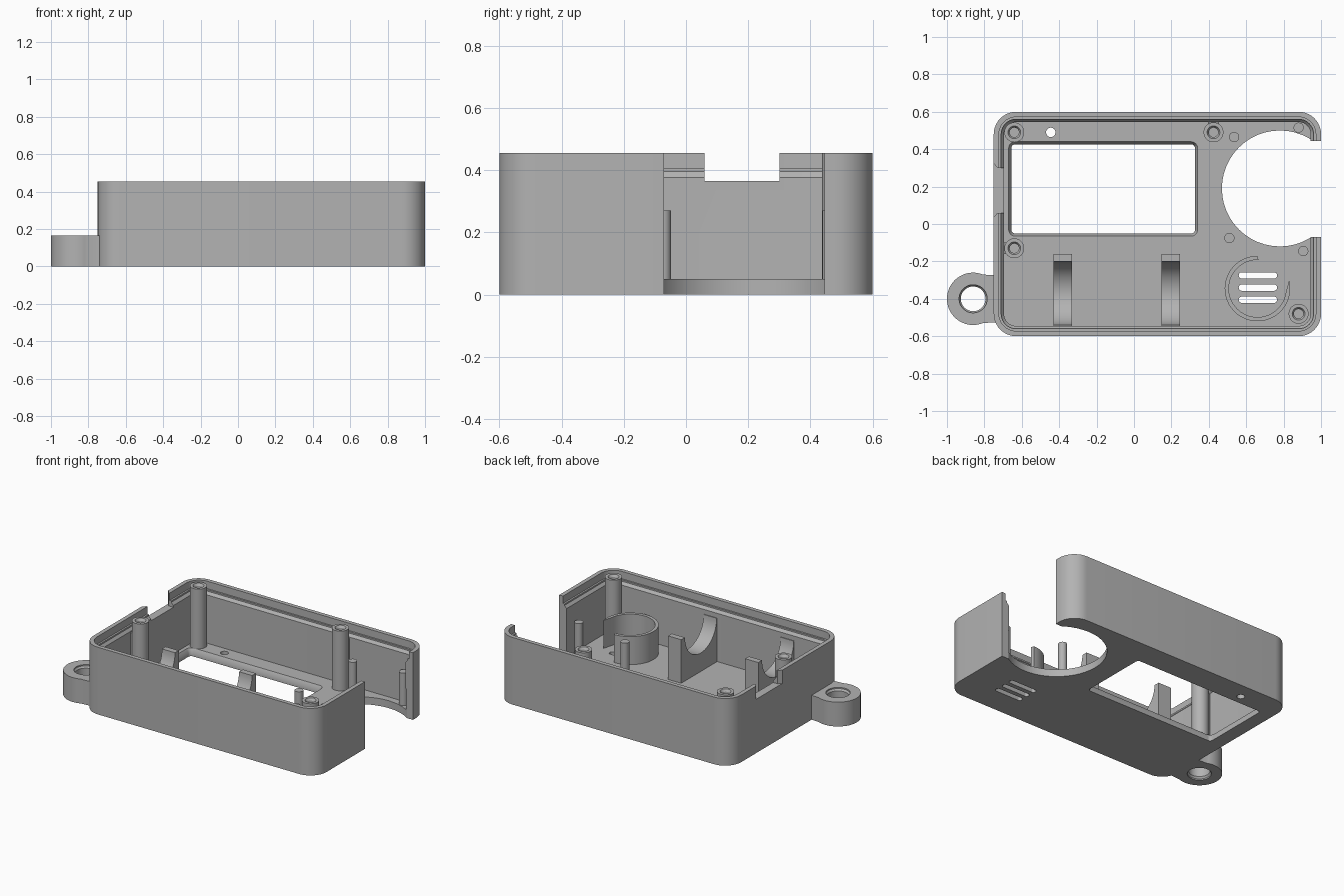
import bpy
import bmesh
from math import sin, cos, radians

if "Cube" in bpy.data.objects:
    bpy.data.objects.remove(bpy.data.objects["Cube"])

grey = bpy.data.materials.new("plain_grey")
grey.use_nodes = True
grey.diffuse_color = (0.45, 0.45, 0.45, 1)
grey.node_tree.nodes["Principled BSDF"].inputs["Base Color"].default_value = grey.diffuse_color
parts = []
HEIGHT, FLOOR = 0.455, 0.05


def arc(cx, cy, r, a0, a1, n):
    """Points along an arc, angles in degrees."""
    step = (a1 - a0) / n
    return [(cx + r * cos(radians(a0 + step * i)), cy + r * sin(radians(a0 + step * i)))
            for i in range(n + 1)]


def circle(cx, cy, r):
    return arc(cx, cy, r, 0, 360, 48)[:-1]


def rounded(x0, x1, y0, y1, r, n=10):
    """Rounded rectangle outline."""
    corners = [(x1 - r, y1 - r), (x0 + r, y1 - r), (x0 + r, y0 + r), (x1 - r, y0 + r)]
    pts = []
    for i, (cx, cy) in enumerate(corners):
        pts += arc(cx, cy, r, 90 * i, 90 * i + 90, n)
    return pts


def loft(name, levels, part=True, swap=False):
    """Closed solid through outlines stacked as (outline, height)."""
    bm = bmesh.new()
    rings = []
    for pts, z in levels:
        rings.append([bm.verts.new((z, x, y) if swap else (x, y, z)) for x, y in pts])
    n = len(rings[0])
    for a, b in zip(rings, rings[1:]):
        for i in range(n):
            j = (i + 1) % n
            bm.faces.new((a[i], a[j], b[j], b[i]))
    bm.faces.new(rings[0][::-1])
    bm.faces.new(rings[-1])
    bmesh.ops.recalc_face_normals(bm, faces=bm.faces)
    mesh = bpy.data.meshes.new(name)
    bm.to_mesh(mesh)
    bm.free()
    mesh.materials.append(grey)
    obj = bpy.data.objects.new(name, mesh)
    bpy.context.collection.objects.link(obj)
    if part:
        parts.append(obj)
    else:
        obj.hide_render = True
    return obj


def prism(name, pts, z0, z1, part=True, swap=False):
    return loft(name, [(pts, z0), (pts, z1)], part, swap)


def box(name, x0, x1, y0, y1, z0, z1, part=True):
    return prism(name, [(x0, y0), (x1, y0), (x1, y1), (x0, y1)], z0, z1, part)


def cut(obj, cutters):
    """Subtract the cutters, then discard them."""
    for c in cutters:
        mod = obj.modifiers.new("cut", "BOOLEAN")
        mod.operation, mod.solver, mod.object = "DIFFERENCE", "EXACT", c
    bpy.context.view_layer.update()
    result = bpy.data.meshes.new_from_object(
        obj.evaluated_get(bpy.context.evaluated_depsgraph_get()))
    obj.modifiers.clear()
    obj.data = result
    for c in cutters:
        bpy.data.objects.remove(c)


# Shell with a stepped inner rim
def shell_outline(inset):
    return rounded(-0.75 + inset, 1 - inset, -0.6 + inset, 0.6 - inset, 0.12 - inset)


rim = [(0, 0), (0, HEIGHT), (0.028, HEIGHT), (0.028, 0.405), (0.04, 0.405),
       (0.04, 0.395), (0.055, 0.377), (0.055, FLOOR)]
shell = loft("case_shell", [(shell_outline(i), z) for i, z in rim])

# Openings in floor and walls
cutters = [
    loft("window_cutter", [(rounded(-0.67 + d, 0.34 - d, -0.065 + d, 0.44 - d, 0.035 - d), z)
                           for d, z in ((0.014, -0.1), (0.014, 0.025), (0, FLOOR), (0, 0.1))], False),
    prism("round_cutter", circle(0.78, 0.19, 0.31), -0.1, 0.2, False),
    box("side_cutter", 0.92, 1.1, -0.07, 0.445, -0.1, 0.6, False),
    prism("indicator_cutter", circle(-0.445, 0.49, 0.025), -0.1, 0.1, False),
    prism("notch_cutter", [(-0.78, 0.0), (-0.73, 0.06), (-0.6, 0.06),
                           (-0.6, 0.3), (-0.73, 0.3), (-0.78, 0.36)], 0.365, 0.6, False)]
for y in (-0.275, -0.34, -0.405):
    cutters.append(prism("slot_cutter", rounded(0.56, 0.765, y - 0.017, y + 0.017, 0.0165),
                         -0.1, 0.1, False))
cut(shell, cutters)

# Screw pillars with blind holes
pillar = [(0.053, 0.04), (0.053, HEIGHT), (0.034, HEIGHT), (0.025, 0.44), (0.025, 0.3)]
for x, y in ((-0.64, 0.49), (0.425, 0.49), (-0.64, -0.13), (0.88, -0.48)):
    loft("screw_pillar", [(circle(x, y, r), z) for r, z in pillar])

# Webs tying two pillars to the walls
box("back_web", 0.395, 0.455, 0.53, 0.56, 0.04, 0.37)
box("side_web", -0.71, -0.68, -0.16, -0.1, 0.04, 0.37)

# Locating pegs
for x, y in ((0.535, 0.465), (0.88, 0.515), (0.51, -0.075), (0.905, -0.145)):
    prism("locating_peg", circle(x, y, 0.027), 0.04, 0.27)

# Open speaker ring
ring = arc(0.66, -0.345, 0.175, 90, 375, 48) + arc(0.66, -0.345, 0.153, 348, 88, 48)
prism("speaker_ring", ring, 0.04, 0.24)

# Cradles with a half-round seat
cradle = [(-0.16, 0.04), (-0.16, 0.345)] + arc(-0.37, 0.345, 0.17, 360, 180, 24)
cradle += [(-0.55, 0.345), (-0.55, 0.04)]
for x in (-0.43, 0.148):
    prism("battery_cradle", cradle, x, x + 0.098, swap=True)

# Lanyard tab
tab = prism("lanyard_tab", arc(-0.86, -0.4, 0.14, 68, 292, 40) + [(-0.735, -0.525), (-0.735, -0.275)],
            0, 0.165)
hole = [(0.075, -0.05), (0.075, 0.008), (0.066, 0.02), (0.066, 0.145), (0.075, 0.157), (0.075, 0.2)]
cut(tab, [loft("tab_cutter", [(circle(-0.86, -0.4, r), z) for r, z in hole], False)])

# Smooth curved walls, keep edges crisp
bpy.ops.object.select_all(action="DESELECT")
for obj in parts:
    obj.select_set(True)
bpy.context.view_layer.objects.active = shell
bpy.ops.object.shade_smooth_by_angle(angle=radians(30))
